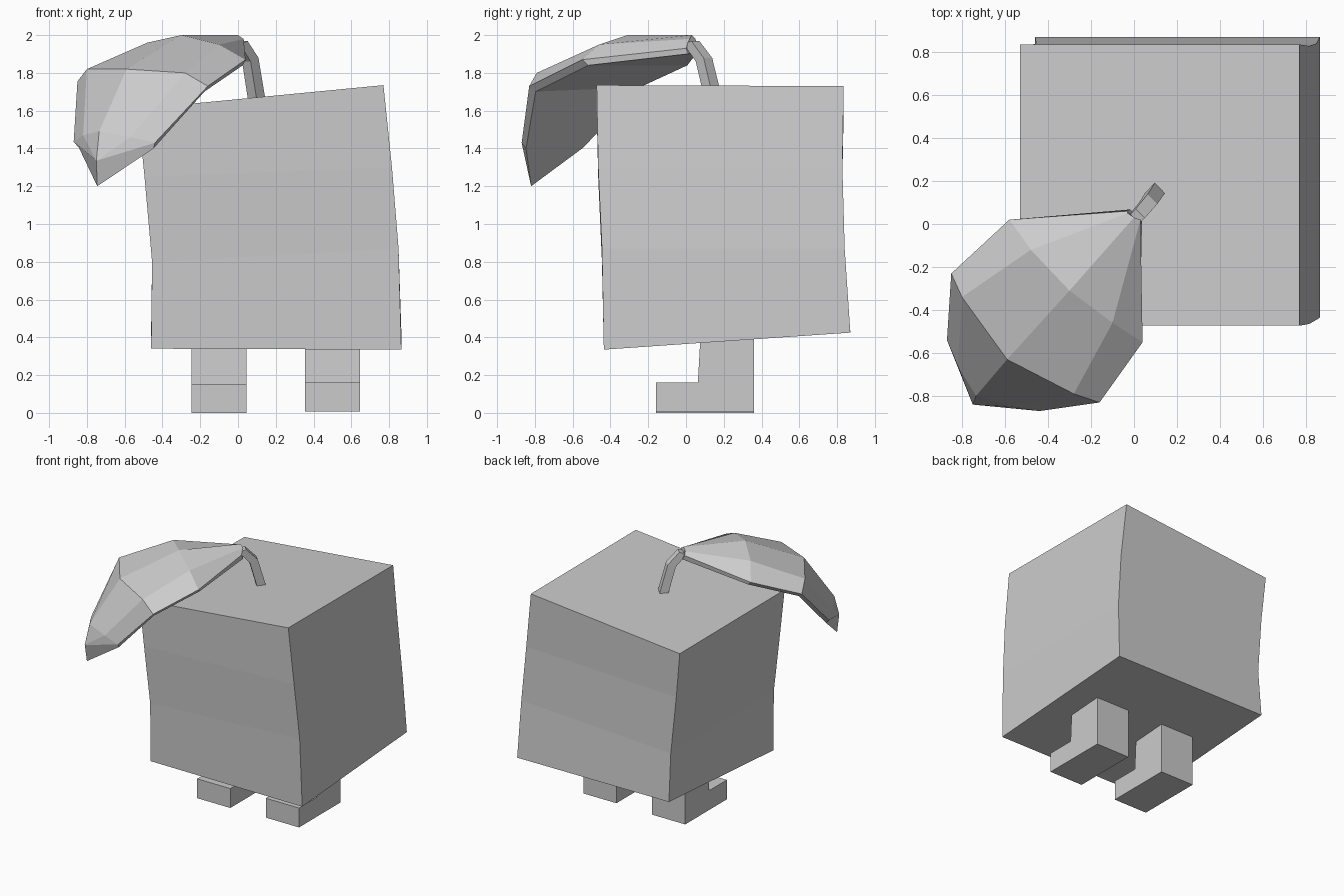
import bpy, bmesh
from mathutils import Vector

if "Cube" in bpy.data.objects:
    bpy.data.objects.remove(bpy.data.objects["Cube"])


def loft(name, rings):
    """Skin closed rings of equal length and cap both ends."""
    bm = bmesh.new()
    rows = [[bm.verts.new(p) for p in ring] for ring in rings]
    n = len(rows[0])
    for a, b in zip(rows, rows[1:]):
        for i in range(n):
            j = (i + 1) % n
            bm.faces.new((a[i], a[j], b[j], b[i]))
    bm.faces.new(rows[0][::-1])
    bm.faces.new(rows[-1])
    bmesh.ops.remove_doubles(bm, verts=bm.verts, dist=0.0005)
    bmesh.ops.recalc_face_normals(bm, faces=bm.faces)
    me = bpy.data.meshes.new(name)
    bm.to_mesh(me)
    bm.free()
    ob = bpy.data.objects.new(name, me)
    bpy.context.collection.objects.link(ob)
    return ob


# Leaning boxy body: x left/right, y front/back, z left/right, rise towards the back
levels = [(-0.46, 0.865, -0.435, 0.87, 0.34, 0.335, 0.09),
          (-0.455, 0.85, -0.445, 0.84, 0.80, 0.87, 0.0),
          (-0.495, 0.815, -0.465, 0.828, 1.25, 1.30, 0.0),
          (-0.53, 0.77, -0.473, 0.835, 1.61, 1.735, -0.005)]
loft("body", [[(xl, yf, zl), (xr, yf, zr), (xr, yb, zr + s), (xl, yb, zl + s)]
              for xl, xr, yf, yb, zl, zr, s in levels])

# Feet: L-shaped profiles extruded across x
foot = [(-0.16, 0), (0.36, 0), (0.36, 0.41), (0.075, 0.38), (0.063, 0.153), (-0.16, 0.153)]
for side, x, lift in (("left", -0.245, 0.0), ("right", 0.355, 0.007)):
    loft(side + "_foot", [[(x, y, z + (lift if z < 0.3 else 0)) for y, z in foot],
                          [(x + 0.29, y, z + (lift if z < 0.3 else 0)) for y, z in foot]])

# Bent square stem
path = [(0.105, 0.155, 1.62, 0.033), (0.065, 0.095, 1.87, 0.032), (0.01, 0.03, 1.96, 0.03)]
across, along = Vector((0.71, -0.71, 0)), Vector((0.65, 0.65, 0.3))
loft("stem", [[Vector((x, y, z)) + across * a * r + along * b * r
               for a, b in ((-1, -1), (1, -1), (1, 1), (-1, 1))] for x, y, z, r in path])

# Drooping leaf: five points across the top from left rim to right rim
rows = [
    [(-0.03, 0.06, 1.95), (-0.03, 0.05, 1.98), (0.0, 0.03, 2.0), (0.03, 0.02, 1.98), (0.03, 0.0, 1.93)],
    [(-0.58, 0.02, 1.87), (-0.48, -0.12, 1.96), (-0.30, -0.31, 2.0), (-0.10, -0.46, 1.95), (0.04, -0.55, 1.87)],
    [(-0.85, -0.23, 1.755), (-0.80, -0.34, 1.82), (-0.59, -0.63, 1.82), (-0.28, -0.79, 1.80), (-0.16, -0.83, 1.73)],
    [(-0.87, -0.54, 1.435), (-0.82, -0.66, 1.47), (-0.735, -0.80, 1.49), (-0.57, -0.85, 1.46), (-0.44, -0.87, 1.43)],
]
rings = []
for row in rows:
    left, right = Vector(row[0]), Vector(row[-1])
    inset = (right - left) * 0.04
    drop = Vector((0.01, 0.01, -0.03))
    rings.append(row + [right - inset + drop, left + inset + drop])
# Leaf tip
rings.append([(-0.75, -0.84, 1.335)] * 5 + [(-0.745, -0.82, 1.2)] * 2)
# Merge the pointed end before capping by using a tiny offset per point
rings[-1] = [Vector(p) + Vector((0, 0, 1e-5 * i)) for i, p in enumerate(rings[-1])]
loft("leaf", rings)
